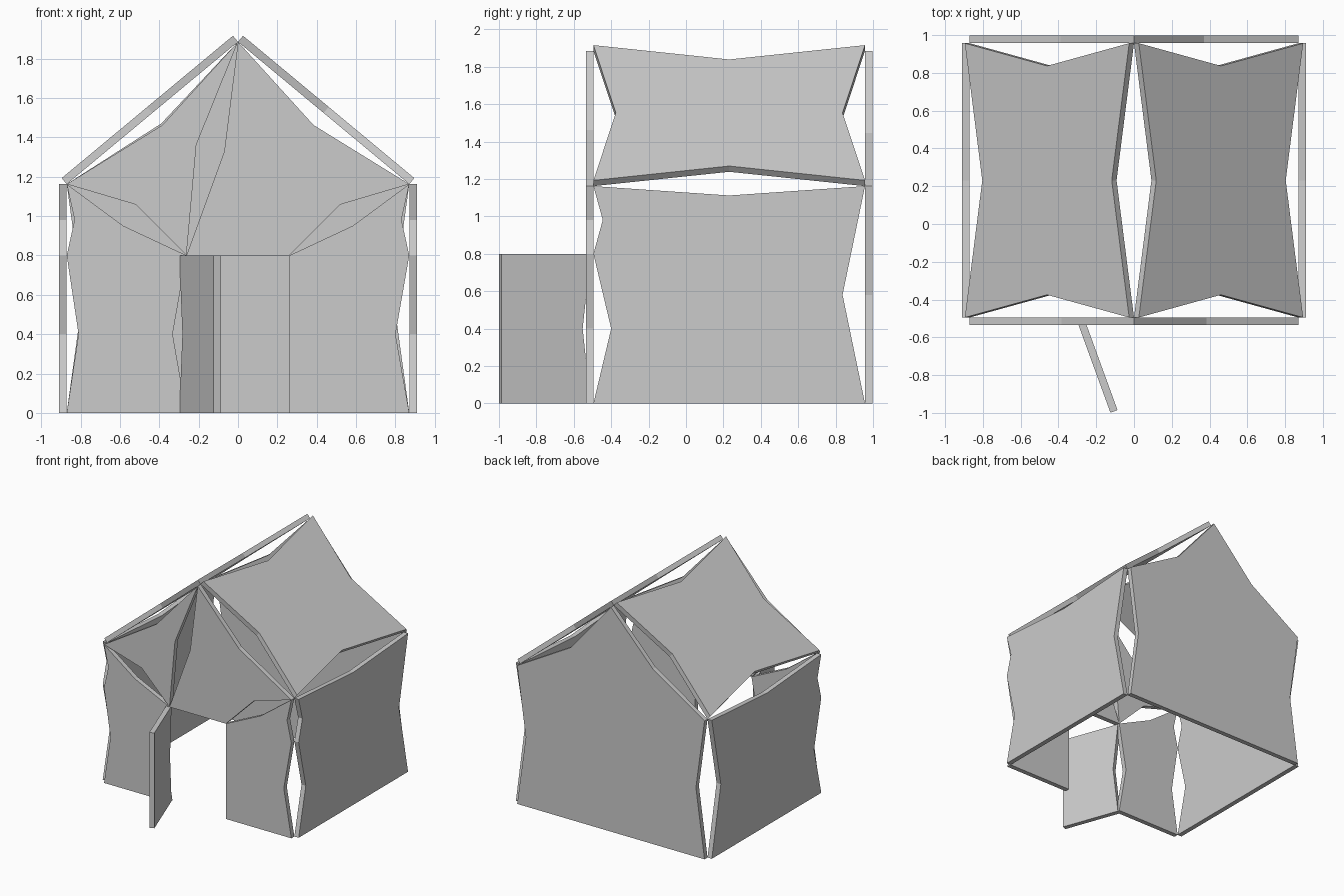
import bpy
import bmesh
from mathutils import Vector

if "Cube" in bpy.data.objects:
    bpy.data.objects.remove(bpy.data.objects["Cube"], do_unlink=True)

THICK = 0.04
FRONT, BACK = -0.495, 0.957      # inner faces of the gable walls
HALF, EAVE, RIDGE, DOOR = 0.87, 1.162, 1.885, 0.8

grey = bpy.data.materials.new("plain_grey")
grey.use_nodes = True
grey.diffuse_color = (0.6, 0.6, 0.6, 1)
grey.node_tree.nodes["Principled BSDF"].inputs["Base Color"].default_value = (0.6, 0.6, 0.6, 1)

X, Y, Z = Vector((1, 0, 0)), Vector((0, 1, 0)), Vector((0, 0, 1))


def notched(corners, depths):
    """Counter-clockwise outline whose edges are pushed inward at their middle."""
    points = []
    for i, depth in enumerate(depths):
        a = Vector(corners[i])
        b = Vector(corners[(i + 1) % len(corners)])
        points.append(a)
        if depth:
            edge = (b - a).normalized()
            points.append((a + b) / 2 + depth * Vector((-edge.y, edge.x)))
    return points


def panel(name, corners, depths, origin, u, v, out):
    """Flat plate drawn in the u, v plane and thickened along out."""
    bm = bmesh.new()
    verts = [bm.verts.new(Vector(origin) + u * p.x + v * p.y)
             for p in notched(corners, depths)]
    face = bm.faces.new(verts)
    extruded = bmesh.ops.extrude_face_region(bm, geom=[face], use_keep_orig=True)
    moved = [g for g in extruded["geom"] if isinstance(g, bmesh.types.BMVert)]
    bmesh.ops.translate(bm, verts=moved, vec=out * THICK)
    bmesh.ops.recalc_face_normals(bm, faces=bm.faces[:])
    mesh = bpy.data.meshes.new(name)
    bm.to_mesh(mesh)
    bm.free()
    mesh.materials.append(grey)
    obj = bpy.data.objects.new(name, mesh)
    bpy.context.collection.objects.link(obj)
    return obj


# Side walls and roof slopes, mirrored left and right
for side, label in ((1, "left"), (-1, "right")):
    panel(label + "_wall",
          [(FRONT, 0), (BACK, 0), (BACK, EAVE), (FRONT, EAVE), (FRONT, DOOR)],
          [0, 0.12, 0.05, 0.05, 0.095],
          (side * HALF, 0, 0), Y, Z, X * side)
    slope = Vector((-side * HALF, 0, RIDGE - EAVE))
    length = slope.length
    slope.normalize()
    outward = Vector((side * slope.z, 0, abs(slope.x)))
    panel(label + "_roof",
          [(FRONT, 0), (BACK, 0), (BACK, length), (FRONT, length)],
          [0.12] * 4, (side * HALF, 0, EAVE), Y, slope, outward)

# Back gable wall
panel("back_wall",
      [(-HALF, 0), (HALF, 0), (HALF, EAVE), (0, RIDGE), (-HALF, EAVE)],
      [0, 0.08, 0.1, 0.07, 0.08], (0, BACK, 0), X, Z, Y)

# Front gable wall, split into four panels around the doorway
JAMB = 0.262
front_panels = {
    "front_right_jamb": ([(-HALF, 0), (-JAMB, 0), (-JAMB, DOOR), (-HALF, EAVE), (-HALF, DOOR)],
                         [0, 0.07, 0.035, 0.04, 0.06]),
    "front_left_jamb": ([(JAMB, 0), (HALF, 0), (HALF, DOOR), (HALF, EAVE), (JAMB, DOOR)],
                        [0, 0.07, 0.04, 0.035, 0]),
    "front_right_gable": ([(-HALF, EAVE), (-JAMB, DOOR), (0, RIDGE)],
                          [0.09, 0.083, 0.08]),
    "front_middle_gable": ([(-JAMB, DOOR), (JAMB, DOOR), (HALF, EAVE), (0, RIDGE)],
                           [0, 0.09, 0.08, 0.063]),
}
for name, (corners, depths) in front_panels.items():
    panel(name, corners, depths, (0, FRONT, 0), X, Z, -Y)

# Open door leaf, hinged on the right jamb
hinge, tip = Vector((-0.279, -0.517, 0)), Vector((-0.106, -0.992, 0))
along = tip - hinge
width = along.length
along.normalize()
across = along.cross(Z)
panel("door", [(0, 0), (width, 0), (width, DOOR), (0, DOOR)], [0, 0, 0, 0.045],
      hinge - across * THICK / 2, along, Z, across)
